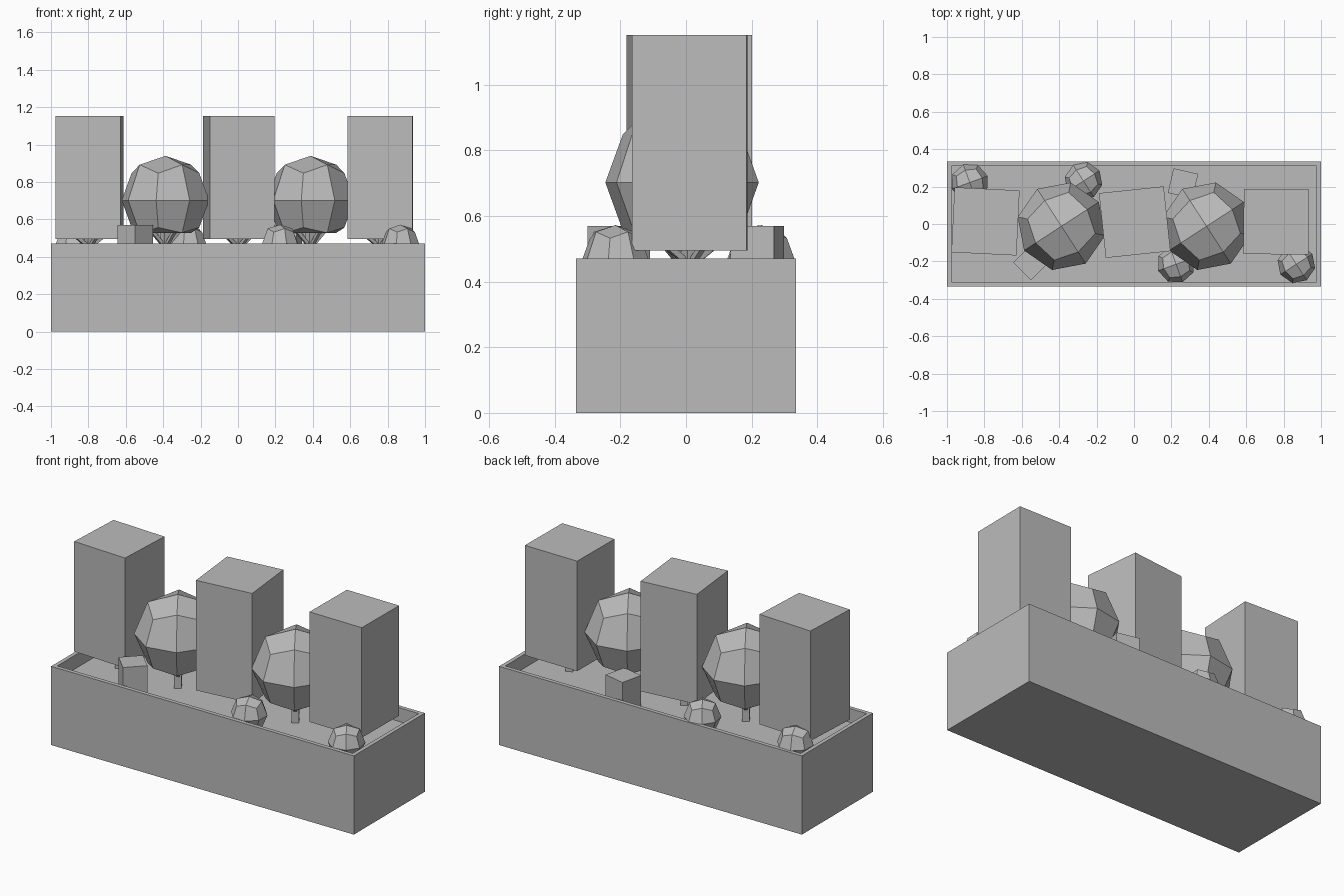
import bpy, bmesh, math
from mathutils import Matrix, Vector

if "Cube" in bpy.data.objects:
    bpy.data.objects.remove(bpy.data.objects["Cube"])

grey = bpy.data.materials.new("plain_grey")
grey.use_nodes = True
grey.diffuse_color = (0.5, 0.5, 0.5, 1)
grey.node_tree.nodes["Principled BSDF"].inputs["Base Color"].default_value = (0.5, 0.5, 0.5, 1)

RIM, SOIL = 0.47, 0.388


def finish(name, bm):
    mesh = bpy.data.meshes.new(name)
    bmesh.ops.recalc_face_normals(bm, faces=bm.faces)
    bm.to_mesh(mesh)
    bm.free()
    mesh.materials.append(grey)
    obj = bpy.data.objects.new(name, mesh)
    bpy.context.collection.objects.link(obj)
    return obj


def block(name, x, y, size, z0, z1, turn=0.0):
    bm = bmesh.new()
    bmesh.ops.create_cube(bm, size=1)
    bm.transform(Matrix.Translation((x, y, (z0 + z1) / 2))
                 @ Matrix.Rotation(math.radians(turn), 4, "Z")
                 @ Matrix.Diagonal((size, size, z1 - z0, 1)))
    return finish(name, bm)


# Rounded crown: a subdivided cube with its points pulled towards a ball
def crown(name, x, y, z, radius, turn):
    bm = bmesh.new()
    bmesh.ops.create_cube(bm, size=2)
    bmesh.ops.subdivide_edges(bm, edges=bm.edges[:], cuts=1, use_grid_fill=True)
    for v in bm.verts:
        kind = sum(abs(c) > 0.5 for c in v.co)
        if kind == 3:
            side, up = 0.55, 0.61
        elif kind == 2:
            side, up = (0.69, 0.8) if abs(v.co.z) > 0.5 else (0.71, 0)
        else:
            side, up = 1, 1
        v.co = Vector((v.co.x * side, v.co.y * side, max(v.co.z * up, -0.73)))
    bm.transform(Matrix.Translation((x, y, z))
                 @ Matrix.Rotation(math.radians(turn), 4, "Z")
                 @ Matrix.Scale(radius, 4))
    return finish(name, bm)


# Square trunk with four thin branches spreading into the foliage
def trunk(name, x, y, top, turn):
    bm = bmesh.new()

    def stick(a, b, width):
        a, b = Vector(a), Vector(b)
        place = (Matrix.Translation((a + b) / 2)
                 @ (b - a).to_track_quat("Z", "Y").to_matrix().to_4x4()
                 @ Matrix.Diagonal((width, width, (b - a).length, 1)))
        bmesh.ops.create_cube(bm, size=1, matrix=place)

    stick((0, 0, SOIL), (0, 0, top), 0.04)
    for k in range(4):
        a = math.radians(90 * k)
        stick((0, 0, 0.45), (0.11 * math.cos(a), 0.11 * math.sin(a), top), 0.018)
    bm.transform(Matrix.Translation((x, y, 0)) @ Matrix.Rotation(math.radians(turn), 4, "Z"))
    return finish(name, bm)


# Planter: open box with a thin rim and a sunken soil floor
bm = bmesh.new()
bmesh.ops.create_cube(bm, size=1)
bm.transform(Matrix.Translation((0, 0, RIM / 2)) @ Matrix.Diagonal((2, 0.67, RIM, 1)))
top_face = max(bm.faces, key=lambda f: f.calc_center_median().z)
bmesh.ops.inset_region(bm, faces=[top_face], thickness=0.034)
walls = bmesh.ops.extrude_face_region(bm, geom=[top_face])
floor = [g for g in walls["geom"] if isinstance(g, bmesh.types.BMVert)]
bmesh.ops.translate(bm, verts=floor, vec=(0, 0, SOIL - RIM))
if top_face.is_valid:
    bmesh.ops.delete(bm, geom=[top_face], context="FACES_ONLY")
finish("planter", bm)

# Tall box-cut trees
for i, (x, y, turn) in enumerate([(-0.794, 0.014, -2.8), (0.004, 0.01, 6), (0.76, 0.012, -0.6)]):
    block(f"box_tree_foliage_{i + 1}", x, y, 0.348, 0.495, 1.152, turn)
    trunk(f"box_tree_trunk_{i + 1}", x, y, 0.53, turn + 30)

# Round trees
for i, x in enumerate((-0.388, 0.388)):
    crown(f"round_tree_foliage_{i + 1}", x, -0.012, 0.702, 0.238, 33)
    trunk(f"round_tree_trunk_{i + 1}", x, -0.012, 0.56, 33)

# Low bushes
for i, (x, y, turn) in enumerate([(0.225, -0.215, 20), (0.868, -0.215, 33),
                                  (-0.27, 0.23, 33), (-0.878, 0.222, 20)]):
    crown(f"bush_{i + 1}", x, y, 0.47, 0.102, turn)

# Small cube shrubs
block("cube_shrub_front", -0.55, -0.205, 0.135, SOIL, 0.57, 45)
block("cube_shrub_back", 0.262, 0.217, 0.135, SOIL, 0.57, -13)
